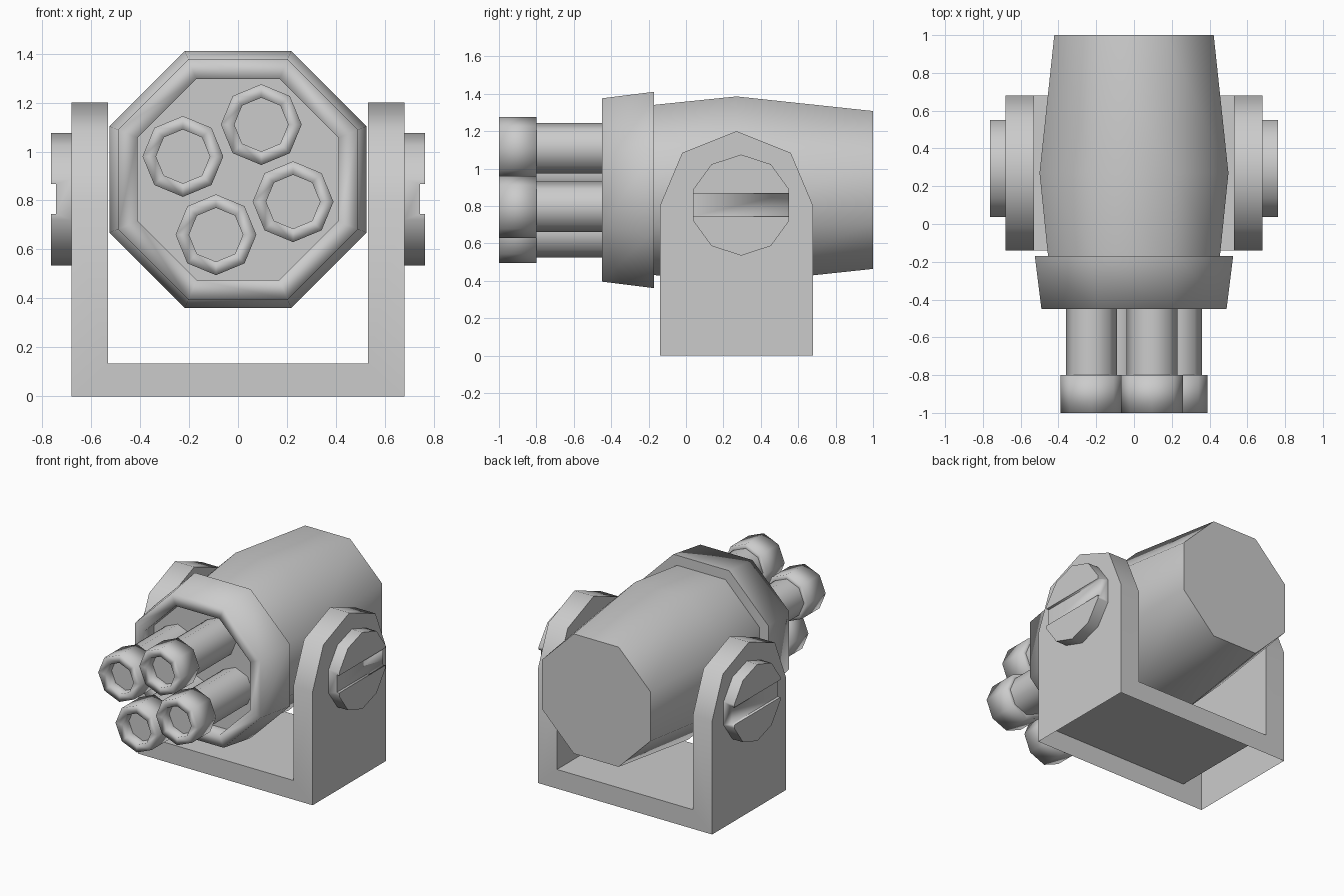
import bpy, bmesh, math
from mathutils import Vector

if "Cube" in bpy.data.objects:
    bpy.data.objects.remove(bpy.data.objects["Cube"])

grey = bpy.data.materials.new("plain grey")
grey.diffuse_color = (0.6, 0.6, 0.6, 1)
grey.use_nodes = True
grey.node_tree.nodes["Principled BSDF"].inputs["Base Color"].default_value = grey.diffuse_color


def finish(bm, name, angle, mirror=False):
    """Shade smooth up to an angle, keep flat caps, and make the object."""
    bmesh.ops.recalc_face_normals(bm, faces=bm.faces)
    for f in bm.faces:
        f.smooth = len(f.verts) == 4
    for e in bm.edges:
        e.smooth = e.calc_face_angle(0) < math.radians(angle)
    mesh = bpy.data.meshes.new(name)
    bm.to_mesh(mesh)
    bm.free()
    mesh.materials.append(grey)
    obj = bpy.data.objects.new(name, mesh)
    bpy.context.collection.objects.link(obj)
    return obj


def lathe(name, rings, centre, start, angle, cap_ends=(True, True), sides=8):
    """Sweep (y, vertex radius) rings around an axis that runs along y."""
    bm = bmesh.new()
    loops = []
    for y, r in rings:
        loops.append([bm.verts.new((centre[0] + r * math.cos(start + math.tau * i / sides), y,
                                    centre[1] + r * math.sin(start + math.tau * i / sides)))
                      for i in range(sides)])
    for a, b in zip(loops, loops[1:]):
        for i in range(sides):
            j = (i + 1) % sides
            bm.faces.new((a[i], a[j], b[j], b[i]))
    for use, loop in zip(cap_ends, (loops[0], loops[-1])):
        if use:
            bm.faces.new(loop)
    return finish(bm, name, angle)


def prism(bm, outline, x0, x1):
    """Extrude a (y, z) outline along x."""
    a = [bm.verts.new((x0, y, z)) for y, z in outline]
    b = [bm.verts.new((x1, y, z)) for y, z in outline]
    for i in range(len(a)):
        j = (i + 1) % len(a)
        bm.faces.new((a[i], a[j], b[j], b[i]))
    bm.faces.new(a)
    bm.faces.new(b)


# Body and front collar: octagons with flats up, radii given to the flats
AXIS = (0, 0.886)
FLAT = 1 / math.cos(math.pi / 8)
TURN = math.pi / 8
lathe("body", [(y, r * FLAT) for y, r in ((-0.17, 0.455), (0.27, 0.5), (1.0, 0.422))],
      AXIS, TURN, 60, (False, True))
lathe("collar", [(y, r * FLAT) for y, r in
                 ((-0.35, 0.41), (-0.45, 0.41), (-0.45, 0.49), (-0.17, 0.525), (-0.17, 0.455))],
      AXIS, TURN, 95, (True, False))

# Four barrels with wider hollow tips
for n, (x, z) in enumerate(((0.095, 1.11), (-0.225, 0.98), (0.225, 0.795), (-0.09, 0.66)), 1):
    lathe(f"barrel_{n}", [(-0.8, 0.135), (-0.35, 0.135)], (x, z), 0, 60, (False, False))
    lathe(f"barrel_tip_{n}", [(-0.93, 0.11), (-1.0, 0.11), (-1.0, 0.165), (-0.8, 0.165),
                              (-0.8, 0.135)], (x, z), 0, 95, (True, False))

# U-shaped bracket: hollow, open underneath
Y0, Y1, IN, OUT, BASE = -0.14, 0.68, 0.53, 0.68, 0.135
arch = [(Y1, 0.8), (0.56, 1.085), (0.27, 1.2), (-0.02, 1.085), (Y0, 0.8)]
bm = bmesh.new()
for s in (-1, 1):
    outer = [bm.verts.new((s * OUT, y, z)) for y, z in [(Y0, 0), (Y1, 0)] + arch]
    inner = [bm.verts.new((s * IN, y, z)) for y, z in [(Y0, BASE), (Y1, BASE)] + arch]
    bm.faces.new(outer)
    bm.faces.new(inner)
    for i in range(1, 7):
        j = (i + 1) % 7
        bm.faces.new((outer[i], outer[j], inner[j], inner[i]))
    if s == -1:
        left_outer, left_inner = outer, inner
bm.faces.new((left_inner[0], left_inner[1], inner[1], inner[0]))
for k in (0, 1):
    bm.faces.new((left_outer[k], outer[k], inner[k], left_inner[k]))
finish(bm, "bracket", 60)

# Slotted pivot knobs, one on each side
KY, KZ, KR = 0.295, 0.805, 0.27
bm = bmesh.new()
prism(bm, [(KY + KR * math.sin(math.tau * i / 10), KZ + KR * math.cos(math.tau * i / 10))
           for i in range(10)], 0.68, 0.763)
knob = finish(bm, "pivot_knob", 60)
bm = bmesh.new()
prism(bm, [(-0.1, 0.745), (0.7, 0.745), (0.7, 0.868), (-0.1, 0.868)], 0.744, 0.85)
cutter = finish(bm, "slot_cutter", 30)
cutter.hide_render = True
cutter.display_type = 'WIRE'
cut = knob.modifiers.new("slot", 'BOOLEAN')
cut.operation = 'DIFFERENCE'
cut.solver = 'EXACT'
cut.object = cutter
knob.modifiers.new("both sides", 'MIRROR').use_axis = (True, False, False)
